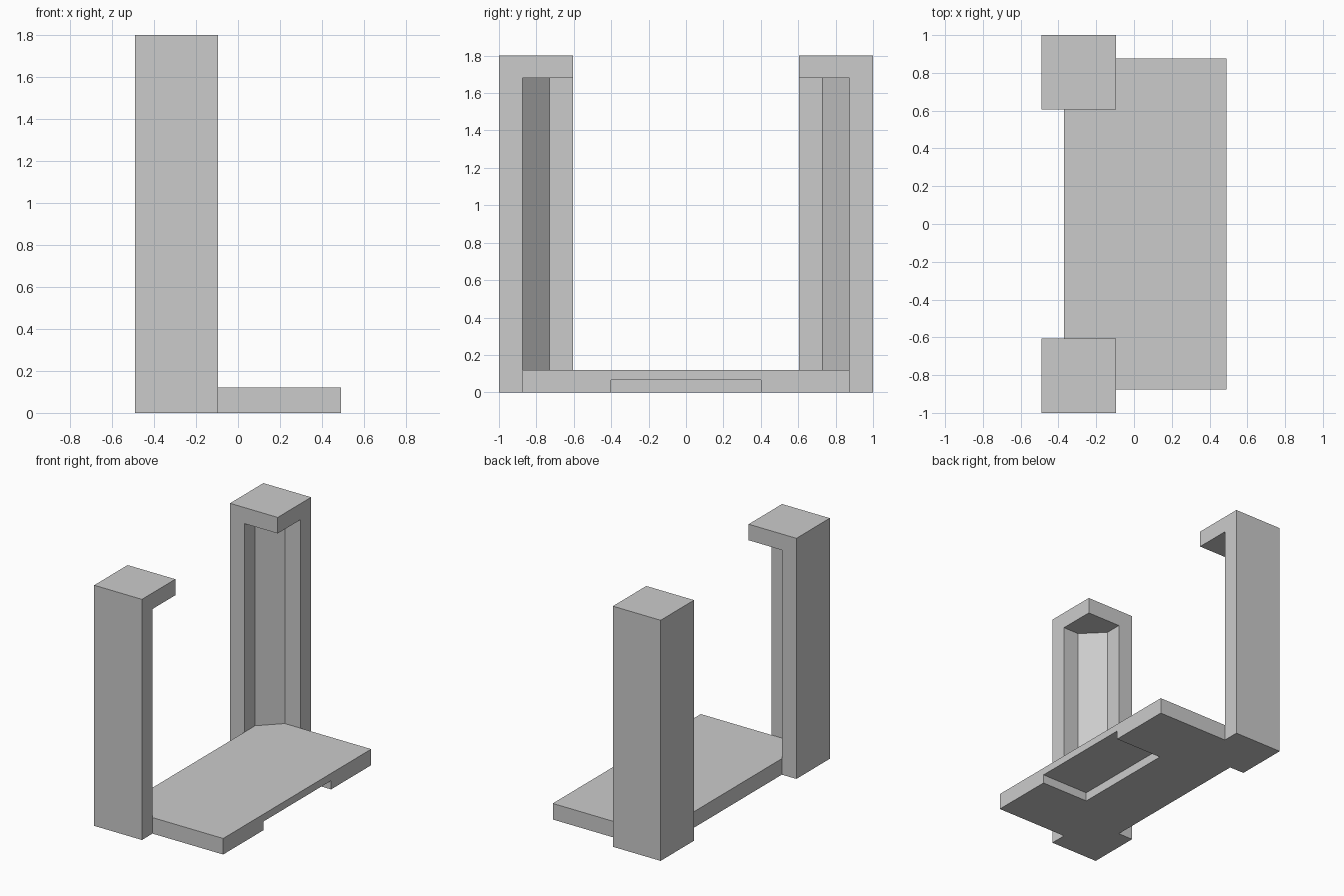
import bpy
import bmesh

cube = bpy.data.objects.get("Cube")
if cube:
    bpy.data.objects.remove(cube, do_unlink=True)

grey = bpy.data.materials.new("light_grey")
grey.use_nodes = True
color = (0.6, 0.6, 0.6, 1.0)
grey.diffuse_color = color
grey.node_tree.nodes["Principled BSDF"].inputs["Base Color"].default_value = color

# Shared dimensions
WALL = 0.12          # wall, cap and base thickness
TOP = 1.8
BACK, FRONT = -0.49, -0.095   # post extent in x
OUTER, INNER = 1.0, 0.605     # post extent in y
SEAT_X, SEAT_Y = -0.37, 0.875  # inside faces of the post walls
CHAMFER = 0.145
EDGE = 0.49          # open edge of the base


def prism(name, outline, z0, z1):
    """Extrude a flat outline from z0 to z1."""
    bm = bmesh.new()
    face = bm.faces.new([bm.verts.new((x, y, z0)) for x, y in outline])
    result = bmesh.ops.extrude_face_region(bm, geom=[face])
    top = [v for v in result["geom"] if isinstance(v, bmesh.types.BMVert)]
    bmesh.ops.translate(bm, verts=top, vec=(0, 0, z1 - z0))
    bmesh.ops.recalc_face_normals(bm, faces=bm.faces)
    mesh = bpy.data.meshes.new(name)
    bm.to_mesh(mesh)
    bm.free()
    mesh.materials.append(grey)
    obj = bpy.data.objects.new(name, mesh)
    bpy.context.collection.objects.link(obj)
    return obj


def rectangle(x0, x1, y0, y1):
    return [(x0, y0), (x1, y0), (x1, y1), (x0, y1)]


# Corner posts: angle section with a chamfered inside corner, under a square cap
angle = [(BACK, INNER), (SEAT_X, INNER), (SEAT_X, SEAT_Y - CHAMFER),
         (SEAT_X + CHAMFER, SEAT_Y), (FRONT, SEAT_Y), (FRONT, OUTER), (BACK, OUTER)]
cap = rectangle(BACK, FRONT, INNER, OUTER)
for side, s in (("front", -1), ("back", 1)):
    prism(side + "_post", [(x, s * y) for x, y in angle], 0, TOP - WALL)
    prism(side + "_post_cap", [(x, s * y) for x, y in cap], TOP - WALL, TOP)

# Base plate, with its corners cut to fit the posts
half = [(SEAT_X, SEAT_Y - CHAMFER), (SEAT_X + CHAMFER, SEAT_Y), (EDGE, SEAT_Y)]
base = prism("base_plate", half + [(x, -y) for x, y in reversed(half)], 0, WALL)

# Shallow recess under the open edge
cutter = prism("recess_cutter", rectangle(0.1, EDGE + 0.1, -0.4, 0.4), -0.1, 0.065)
cutter.hide_render = True
cutter.display_type = 'WIRE'
cut = base.modifiers.new("recess", 'BOOLEAN')
cut.operation = 'DIFFERENCE'
cut.solver = 'EXACT'
cut.object = cutter
bpy.context.view_layer.objects.active = base
bpy.ops.object.modifier_apply(modifier=cut.name)
bpy.data.objects.remove(cutter, do_unlink=True)
